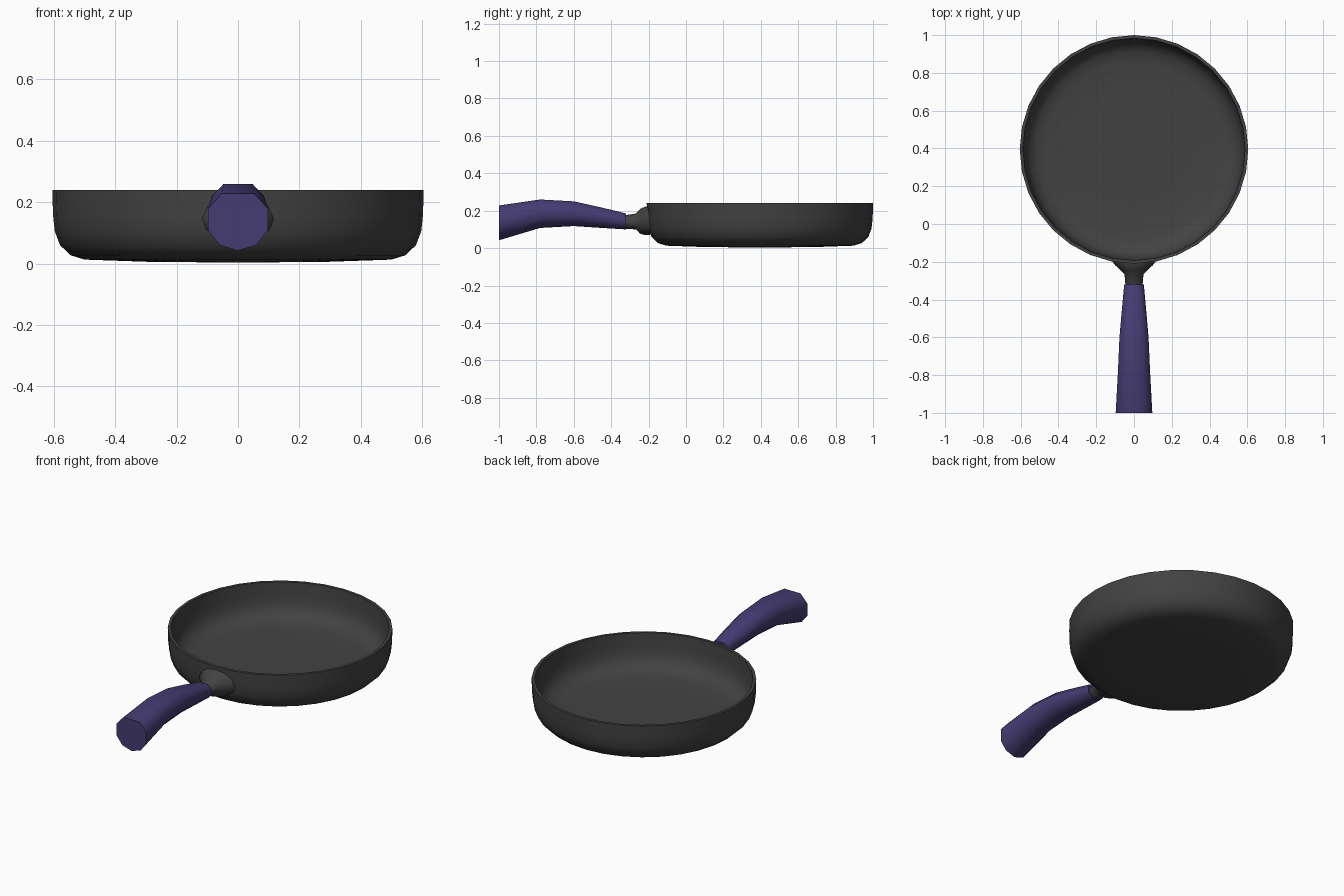
import bpy, bmesh
from math import cos, sin, pi, radians

if "Cube" in bpy.data.objects:
    bpy.data.objects.remove(bpy.data.objects["Cube"])


def material(name, rgb):
    m = bpy.data.materials.new(name)
    m.diffuse_color = (*rgb, 1)
    m.use_nodes = True
    m.node_tree.nodes["Principled BSDF"].inputs["Base Color"].default_value = m.diffuse_color
    return m


def loft(name, rings, mat, caps=False, angle=40):
    """Skin a list of closed rings with equal point counts."""
    bm = bmesh.new()
    loops = [[bm.verts.new(p) for p in ring] for ring in rings]
    n = len(loops[0])
    for a, b in zip(loops, loops[1:]):
        for i in range(n):
            j = (i + 1) % n
            bm.faces.new((a[i], a[j], b[j], b[i]))
    if caps:
        bm.faces.new(loops[0])
        bm.faces.new(loops[-1])
    bmesh.ops.remove_doubles(bm, verts=bm.verts, dist=0.0002)
    bmesh.ops.recalc_face_normals(bm, faces=bm.faces)
    mesh = bpy.data.meshes.new(name)
    bm.to_mesh(mesh)
    bm.free()
    obj = bpy.data.objects.new(name, mesh)
    bpy.context.collection.objects.link(obj)
    mesh.materials.append(mat)
    bpy.ops.object.select_all(action='DESELECT')
    obj.select_set(True)
    bpy.context.view_layer.objects.active = obj
    bpy.ops.object.shade_smooth_by_angle(angle=radians(angle))
    return obj


iron = material("dark_iron", (0.055, 0.055, 0.055))
purple = material("purple_grip", (0.06, 0.045, 0.17))

# Pan body: lathed profile (radius, height), outside then inside
SIDES, CY = 32, 0.395
profile = [(0, 0.003), (0.3, 0.006), (0.5, 0.013), (0.545, 0.027), (0.58, 0.06),
           (0.597, 0.105), (0.603, 0.16), (0.605, 0.24), (0.588, 0.24),
           (0.584, 0.16), (0.576, 0.11), (0.557, 0.07), (0.52, 0.045),
           (0.47, 0.034), (0.3, 0.03), (0, 0.028)]
loft("pan_body", [[(r * cos(2 * pi * i / SIDES), CY + r * sin(2 * pi * i / SIDES), z)
                   for i in range(SIDES)] for r, z in profile], iron)

# Bracket: flares from the handle neck into the pan wall (y, half width, bottom, top)
bracket = [(-0.193, 0.118, 0.07, 0.225), (-0.218, 0.1, 0.07, 0.222),
           (-0.245, 0.07, 0.077, 0.21), (-0.267, 0.05, 0.1, 0.185),
           (-0.34, 0.044, 0.104, 0.174)]
loft("handle_bracket", [[(w * cos(2 * pi * i / 12), y,
                          (lo + hi) / 2 + (hi - lo) / 2 * sin(2 * pi * i / 12))
                         for i in range(12)] for y, w, lo, hi in bracket], iron, caps=True)

# Grip: flat-topped section (x, z as fractions) swept along an arched path
section = [(0.55, 1), (1, 0.74), (1, 0.35), (0.62, 0.1), (0, 0),
           (-0.62, 0.1), (-1, 0.35), (-1, 0.74), (-0.55, 1)]
grip = [(-0.32, 0.052, 0.1, 0.185), (-0.45, 0.064, 0.108, 0.217),
        (-0.6, 0.077, 0.118, 0.25), (-0.78, 0.085, 0.108, 0.26),
        (-1.0, 0.097, 0.042, 0.228)]
loft("handle_grip", [[(w * sx, y, lo + (hi - lo) * sz) for sx, sz in section]
                     for y, w, lo, hi in grip], purple, caps=True, angle=50)
